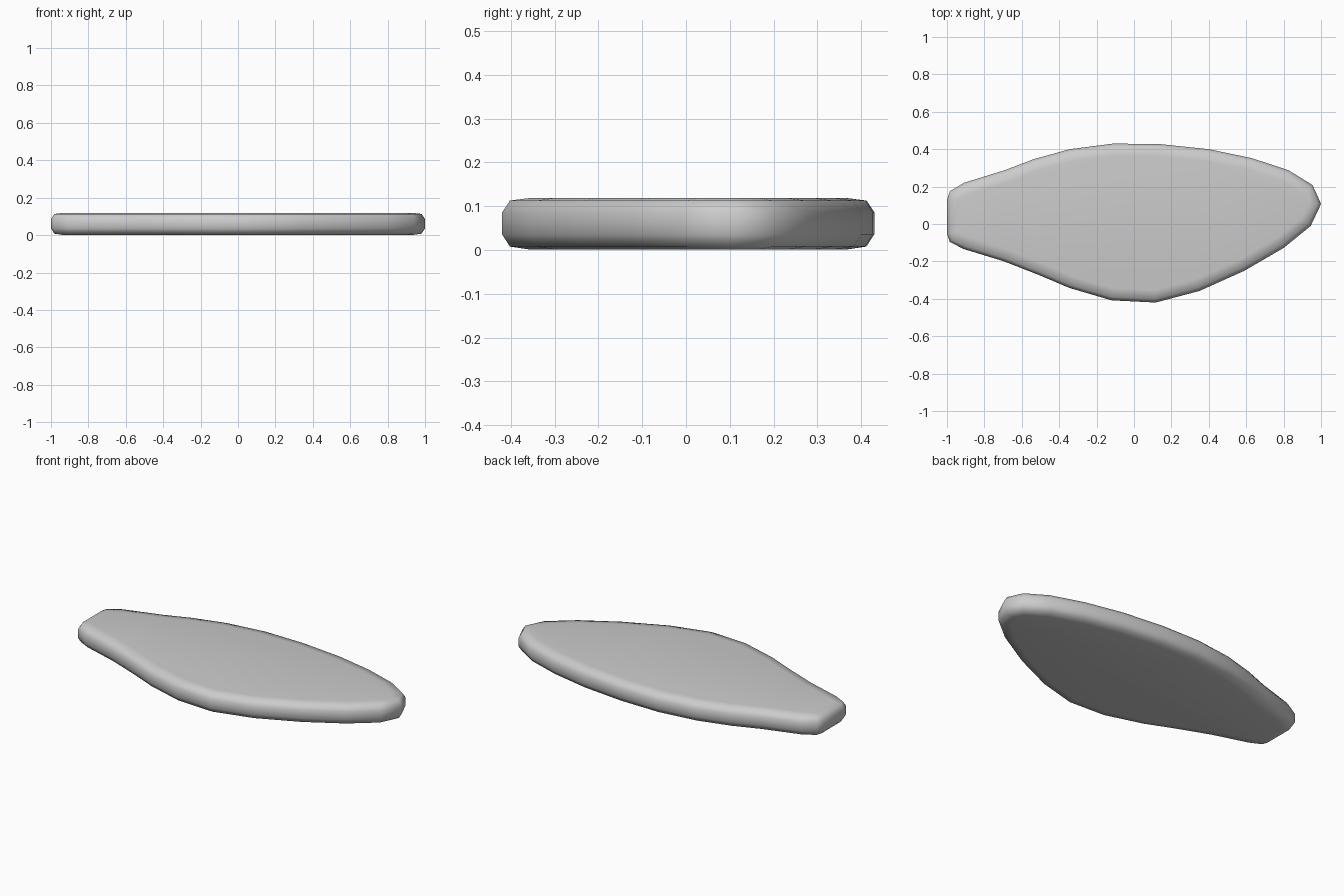
import bpy, bmesh
from mathutils import Vector

if "Cube" in bpy.data.objects:
    bpy.data.objects.remove(bpy.data.objects["Cube"])

# Outline of the slab seen from above, clockwise from the blunt left end
OUTLINE = [(-1, .13), (-.985, .175), (-.91, .22), (-.69, .288), (-.535, .347),
           (-.343, .40), (-.11, .43), (.14, .427), (.40, .40), (.63, .352),
           (.825, .288), (.955, .208), (1, .107), (.945, -.01), (.80, -.128),
           (.59, -.25), (.35, -.358), (.115, -.42), (-.12, -.408),
           (-.345, -.342), (-.51, -.272), (-.70, -.198), (-.91, -.134),
           (-.985, -.096), (-1, -.053)]

# Rounded rim section: inset from outline, height
RIM = [(.065, .001), (.018, .008), (0, .036), (0, .086), (.018, .113), (.065, .119)]


def inset(points, dist):
    pts = [Vector(p) for p in points]
    out = []
    for i, p in enumerate(pts):
        a = (p - pts[i - 1]).normalized()
        b = (pts[(i + 1) % len(pts)] - p).normalized()
        t = (a + b).normalized()
        out.append(p + Vector((t.y, -t.x)) * dist)
    return out


# Flat leaf-shaped slab with rounded rim
bm = bmesh.new()
rings = [[bm.verts.new((p.x, p.y, z)) for p in inset(OUTLINE, d)] for d, z in RIM]
n = len(OUTLINE)
for lo, hi in zip(rings, rings[1:]):
    for i in range(n):
        j = (i + 1) % n
        bm.faces.new((lo[i], lo[j], hi[j], hi[i]))
bm.faces.new(rings[0])
bm.faces.new(rings[-1])
bmesh.ops.recalc_face_normals(bm, faces=bm.faces)
mesh = bpy.data.meshes.new("slab")
bm.to_mesh(mesh)
bm.free()
slab = bpy.data.objects.new("slab", mesh)
bpy.context.collection.objects.link(slab)
for f in mesh.polygons:
    f.use_smooth = True
